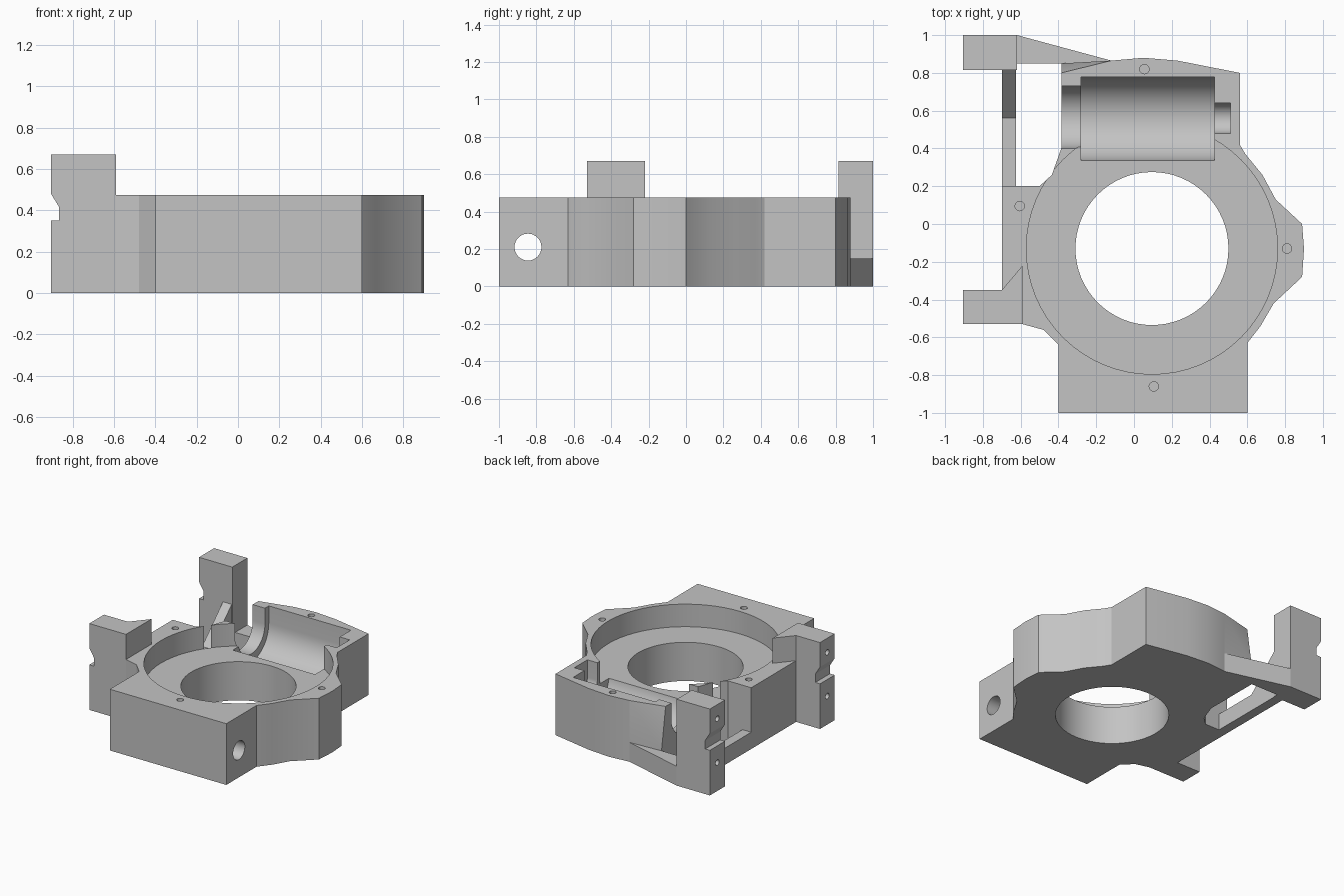
import bpy, bmesh, math
from mathutils import Matrix

if "Cube" in bpy.data.objects:
    bpy.data.objects.remove(bpy.data.objects["Cube"], do_unlink=True)

grey = bpy.data.materials.new("plain grey")
grey.use_nodes = True
grey.diffuse_color = (0.55, 0.55, 0.55, 1)
grey.node_tree.nodes["Principled BSDF"].inputs["Base Color"].default_value = (0.55, 0.55, 0.55, 1)

TOP = 0.475          # height of the body
FLOOR = 0.30         # floor of the round recess
CENTRE = (0.095, -0.13)


def finish(name, bm):
    bmesh.ops.recalc_face_normals(bm, faces=bm.faces)
    mesh = bpy.data.meshes.new(name)
    bm.to_mesh(mesh)
    bm.free()
    mesh.materials.append(grey)
    ob = bpy.data.objects.new(name, mesh)
    bpy.context.scene.collection.objects.link(ob)
    return ob


def prism(name, points, low, high, axis="z"):
    """Extrude an outline along z, (y, z) points along x, or (x, z) points along y."""
    place = {"z": lambda a, b, h: (a, b, h),
             "x": lambda a, b, h: (h, a, b),
             "y": lambda a, b, h: (a, h, b)}[axis]
    bm = bmesh.new()
    ends = [[bm.verts.new(place(a, b, h)) for a, b in points] for h in (low, high)]
    for ring in ends:
        bm.faces.new(ring)
    n = len(points)
    for i in range(n):
        j = (i + 1) % n
        bm.faces.new((ends[0][i], ends[0][j], ends[1][j], ends[1][i]))
    return finish(name, bm)


def circle(a, b, r, n=48):
    return [(a + r * math.cos(2 * math.pi * i / n), b + r * math.sin(2 * math.pi * i / n))
            for i in range(n)]


def trough(y, z, r, n=24):
    """Half round bottom with straight walls up past the top."""
    arc = [(y + r * math.cos(math.pi + math.pi * i / n), z + r * math.sin(math.pi + math.pi * i / n))
           for i in range(n + 1)]
    return arc + [(y + r, 0.8), (y - r, 0.8)]


def hull(name, points):
    bm = bmesh.new()
    for p in points:
        bm.verts.new(p)
    bmesh.ops.convex_hull(bm, input=bm.verts)
    return finish(name, bm)


def cut(target, cutters):
    for c in cutters:
        mod = target.modifiers.new("cut", "BOOLEAN")
        mod.operation = "DIFFERENCE"
        mod.solver = "EXACT"
        mod.object = c
    bpy.context.view_layer.update()
    graph = bpy.context.evaluated_depsgraph_get()
    mesh = bpy.data.meshes.new_from_object(target.evaluated_get(graph))
    target.modifiers.clear()
    target.data = mesh
    for c in cutters:
        bpy.data.objects.remove(c, do_unlink=True)


# Main body outline
outline = [(-0.4, -1), (0.6, -1), (0.6, -0.63), (0.67, -0.54), (0.74, -0.42),
           (0.89, -0.28), (0.9, -0.13), (0.89, 0), (0.75, 0.13), (0.68, 0.26),
           (0.59, 0.37), (0.56, 0.42), (0.56, 0.8), (0.23, 0.865), (0.05, 0.88),
           (-0.12, 0.865), (-0.385, 0.8), (-0.385, 0.4), (-0.435, 0.26), (-0.5, 0.2),
           (-0.7, 0.2), (-0.7, -0.35), (-0.59, -0.22), (-0.59, -0.53),
           (-0.48, -0.56), (-0.4, -0.64)]
body = prism("main_body", outline, 0, TOP)

# Round recess, bore, motor trough with its two end slots, cross hole, screw holes
AXIS_Y, AXIS_Z = 0.555, 0.34
cutters = [
    prism("recess_cutter", circle(*CENTRE, 0.665, 64), FLOOR, 0.8),
    prism("bore_cutter", circle(*CENTRE, 0.405, 64), -0.2, 0.8),
    prism("motor_cutter", trough(AXIS_Y, AXIS_Z, 0.222), -0.28, 0.425, "x"),
    prism("rear_slot_cutter", trough(0.565, AXIS_Z + 0.01, 0.165), -0.5, -0.2, "x"),
    prism("shaft_slot_cutter", trough(0.56, AXIS_Z, 0.08), 0.3, 0.51, "x"),
    prism("cross_hole_cutter", circle(-0.845, 0.21, 0.072, 32), -0.6, 0.8, "x"),
]
for x, y in [(0.055, 0.82), (-0.605, 0.095), (0.81, -0.13), (0.105, -0.86)]:
    cutters.append(prism("screw_cutter", circle(x, y, 0.025, 16), TOP - 0.1, 0.8))
cut(body, cutters)

# Two mounting arms with a notch and two screw holes in the outer face
arms = {
    "front_arm": [(-0.905, -0.53), (-0.59, -0.53), (-0.59, -0.22), (-0.7, -0.35), (-0.905, -0.35)],
    "back_arm": [(-0.905, 0.815), (-0.62, 0.815), (-0.62, 1), (-0.905, 1)],
}
notch = [(-1, 0.35), (-0.865, 0.35), (-0.865, 0.415), (-0.905, 0.48), (-1, 0.48)]
parts = [body]
for name, shape in arms.items():
    arm = prism(name, shape, 0, 0.67)
    ys = (shape[0][1] + shape[-1][1]) / 2
    tools = [prism("notch_cutter", notch, ys - 0.2, ys + 0.2, "y")]
    for z in (0.22, 0.56):
        tools.append(prism("screw_cutter", circle(ys, z, 0.022, 16), -1, -0.8, "x"))
    cut(arm, tools)
    parts.append(arm)

# Low side rail rising in a gusset to the back arm
parts.append(prism("side_rail", [(0.2, 0), (0.815, 0), (0.815, 0.38), (0.56, 0.13), (0.2, 0.13)],
                   -0.7, -0.625, "x"))

# Low back strut and the sloped wedge where it meets the body
parts.append(prism("back_strut", [(-0.62, 0.85), (-0.385, 0.85), (-0.12, 0.865), (-0.62, 1)], 0, 0.15))
parts.append(hull("corner_wedge", [(-0.12, 0.865, 0), (-0.12, 0.865, TOP), (-0.385, 0.8, 0),
                                   (-0.385, 0.8, TOP), (-0.385, 0.85, 0), (-0.385, 0.85, 0.15)]))

# Smooth the round walls, keep the edges sharp
bpy.ops.object.select_all(action="DESELECT")
for ob in parts:
    ob.select_set(True)
bpy.context.view_layer.objects.active = body
bpy.ops.object.shade_smooth_by_angle(angle=math.radians(20))
